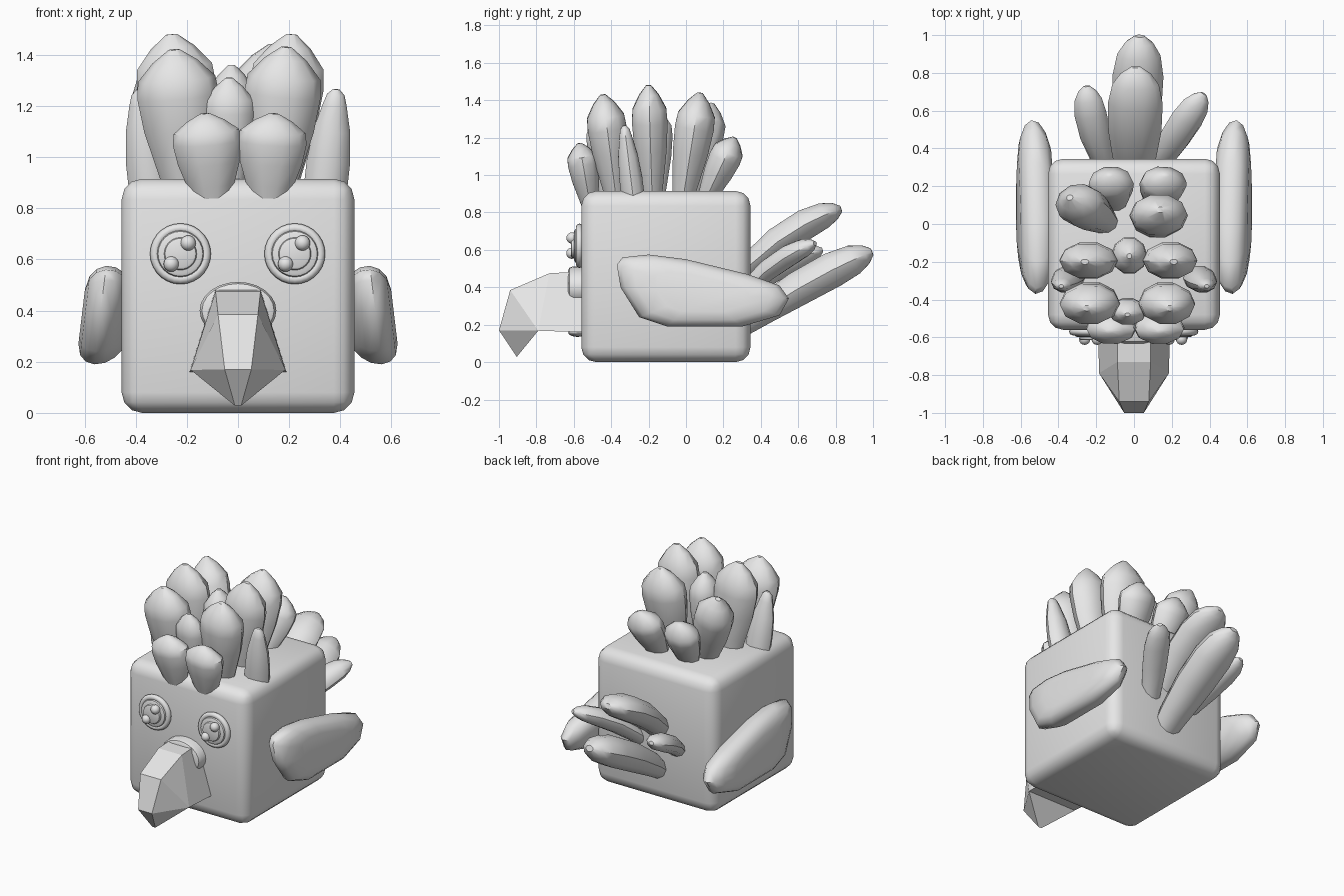
import bpy, bmesh, math
from mathutils import Vector

if "Cube" in bpy.data.objects:
    bpy.data.objects.remove(bpy.data.objects["Cube"])

grey = bpy.data.materials.new("plain grey")
grey.diffuse_color = (0.8, 0.8, 0.8, 1)
grey.use_nodes = True
grey.node_tree.nodes["Principled BSDF"].inputs["Base Color"].default_value = grey.diffuse_color


def finish(name, bm, angle=35):
    bmesh.ops.recalc_face_normals(bm, faces=bm.faces)
    me = bpy.data.meshes.new(name)
    bm.to_mesh(me)
    bm.free()
    me.materials.append(grey)
    ob = bpy.data.objects.new(name, me)
    bpy.context.collection.objects.link(ob)
    if angle:
        bpy.ops.object.select_all(action='DESELECT')
        ob.select_set(True)
        bpy.context.view_layer.objects.active = ob
        bpy.ops.object.shade_smooth_by_angle(angle=math.radians(angle))
    return ob


def skin(bm, rings):
    """Join equal rings of points into a closed tube."""
    rows = [[bm.verts.new(p) for p in r] for r in rings]
    n = len(rows[0])
    for a, b in zip(rows, rows[1:]):
        for i in range(n):
            j = (i + 1) % n
            bm.faces.new((a[i], a[j], b[j], b[i]))
    bm.faces.new(rows[0])
    bm.faces.new(rows[-1])


TUFT = [(0, .5), (.2, .68), (.45, .9), (.68, 1), (.8, .95), (.92, .55), (1, .14)]
PLUME = [(0, .6), (.2, .8), (.45, .97), (.7, 1), (.86, .85), (.95, .55), (1, .2)]


def feather(name, base, tip, w, t, profile=TUFT, bend=(0, 0, 0), sides=10):
    a, c = Vector(base), Vector(tip)
    m = (a + c) / 2 + Vector(bend)
    rings = []
    for s, r in profile:
        p = a * (1 - s) ** 2 + m * 2 * s * (1 - s) + c * s * s
        d = ((m - a) * (1 - s) + (c - m) * s).normalized()
        u = Vector((1, 0, 0))
        u = (u - d * u.dot(d)).normalized()
        v = d.cross(u)
        rings.append([p + u * (w * r * math.cos(k * math.tau / sides))
                      + v * (t * r * math.sin(k * math.tau / sides)) for k in range(sides)])
    bm = bmesh.new()
    skin(bm, rings)
    finish(name, bm, 40)


# rounded cube body
bm = bmesh.new()
bmesh.ops.create_cube(bm, size=1)
for v in bm.verts:
    v.co = (v.co.x * .91, v.co.y * .905 - .1075, v.co.z * .915 + .4575)
bmesh.ops.bevel(bm, geom=bm.edges[:], offset=.08, segments=3, profile=.5, affect='EDGES')
finish("body", bm, 50)

# crest feathers: base, tip, half width, half depth
crest = [
    ((-.1, -.51, .82), (-.13, -.57, 1.17), .135, .085),
    ((.12, -.51, .82), (.14, -.57, 1.17), .135, .085),
    ((-.03, -.43, .88), (-.035, -.48, 1.31), .1, .07),
    ((-.2, -.37, .85), (-.25, -.445, 1.42), .16, .11),
    ((.14, -.37, .85), (.19, -.445, 1.43), .15, .11),
    ((-.2, -.18, .85), (-.26, -.2, 1.48), .155, .1),
    ((.15, -.18, .85), (.21, -.2, 1.48), .145, .1),
    ((-.025, -.16, .88), (-.025, -.17, 1.36), .095, .1),
    ((-.14, 0, .85), (-.34, .14, 1.38), .13, .11),
    ((.11, -.02, .85), (.14, .075, 1.44), .155, .11),
    ((-.1, .1, .86), (-.13, .26, 1.2), .12, .09),
    ((.12, .1, .86), (.17, .26, 1.2), .125, .09),
]
for i, (b, t, w, d) in enumerate(crest):
    feather(f"crest_feather_{i + 1}", b, t, w, d)
for s in (-1, 1):
    feather("side_crest_feather", (s * .34, -.28, .86), (s * .385, -.33, 1.265), .085, .065,
            [(0, 1), (.3, 1), (.6, .85), (.85, .55), (.95, .4), (1, .15)])

# tail feathers
feather("tail_top", (0, .25, .42), (.01, .83, .82), .145, .085, PLUME, (0, -.04, .09))
feather("tail_long", (0, .26, .17), (.03, .995, .59), .135, .1, PLUME, (0, .02, .07))
feather("tail_right", (.1, .27, .33), (.37, .69, .635), .085, .06, PLUME, (-.02, -.02, .07))
feather("tail_left", (-.13, .27, .33), (-.25, .73, .6), .085, .06, PLUME, (-.04, -.02, .06))

# wings: one outline lofted outward, leaning out at the bottom
outline = [(-.37, .52), (-.34, .56), (-.2, .575), (0, .55), (.33, .47), (.5, .41), (.55, .34),
           (.5, .25), (.3, .19), (-.1, .19), (-.25, .24), (-.35, .4)]
for s in (-1, 1):
    bm = bmesh.new()
    skin(bm, [[(s * (x - .12 * (z * k + .37 * (1 - k) - .37)), .08 + (y - .08) * k,
                .37 + (z - .37) * k) for y, z in outline]
              for x, k in ((.44, .7), (.465, .86), (.5, .97), (.54, 1), (.575, .94), (.6, .8), (.612, .55))])
    finish("wing", bm, 50)

# hooked, faceted beak
bm = bmesh.new()
pts = [(.088, -.55, .485), (.19, -.55, .16), (.088, -.73, .475), (.185, -.79, .168),
       (.078, -.94, .385), (.052, -1, .17), (.012, -.905, .028)]
R = [bm.verts.new(p) for p in pts]
L = [bm.verts.new((-x, y, z)) for x, y, z in pts]
for V in (R, L):
    for f in ((0, 2, 3, 1), (2, 4, 3), (4, 5, 3), (5, 6, 3)):
        bm.faces.new([V[i] for i in f])
for a, b in ((0, 2), (2, 4), (4, 5), (5, 6), (6, 3), (3, 1), (1, 0)):
    bm.faces.new((R[a], R[b], L[b], L[a]))
finish("beak", bm, 0)


def disc(name, x, z, rx, rz, y0, y1, bev, seg=24):
    """Round pad facing the front with a softened rim."""
    bm = bmesh.new()
    steps = [(y0, 1), (y1 + bev, 1), (y1 + bev * .3, 1 - .3 * bev / rx), (y1, 1 - bev / rx)]
    skin(bm, [[(x + rx * k * math.cos(i * math.tau / seg), y, z + rz * k * math.sin(i * math.tau / seg))
               for i in range(seg)] for y, k in steps])
    finish(name, bm, 40)


def ring(name, x, z, r, tube, y):
    bm = bmesh.new()
    n, m = 28, 8
    g = [[bm.verts.new((x + (r + tube * math.cos(b * math.tau / m)) * math.cos(a * math.tau / n),
                        y + tube * math.sin(b * math.tau / m),
                        z + (r + tube * math.cos(b * math.tau / m)) * math.sin(a * math.tau / n)))
          for b in range(m)] for a in range(n)]
    for a in range(n):
        for b in range(m):
            bm.faces.new((g[a][b], g[a - 1][b], g[a - 1][b - 1], g[a][b - 1]))
    finish(name, bm, 60)


def ball(name, c, r):
    bm = bmesh.new()
    bmesh.ops.create_uvsphere(bm, u_segments=16, v_segments=10, radius=1)
    for v in bm.verts:
        v.co = [c[i] + v.co[i] * r[i] for i in range(3)]
    finish(name, bm, 60)


# pad above the beak and small lower bill
disc("beak_pad", 0, .4, .15, .112, -.5, -.632, .03)
ball("lower_bill", (0, -.58, .16), (.1, .05, .025))

# eyes: rims, iris and two glints
for x in (-.225, .222):
    ring("eye_rim", x, .622, .1, .019, -.57)
    disc("eye_white", x, .622, .092, .092, -.54, -.598, .015)
    disc("iris", x, .622, .064, .064, -.58, -.615, .012)
    ball("upper_glint", (x + .03, -.61, .664), (.03, .03, .03))
    ball("lower_glint", (x - .036, -.61, .582), (.03, .03, .03))
